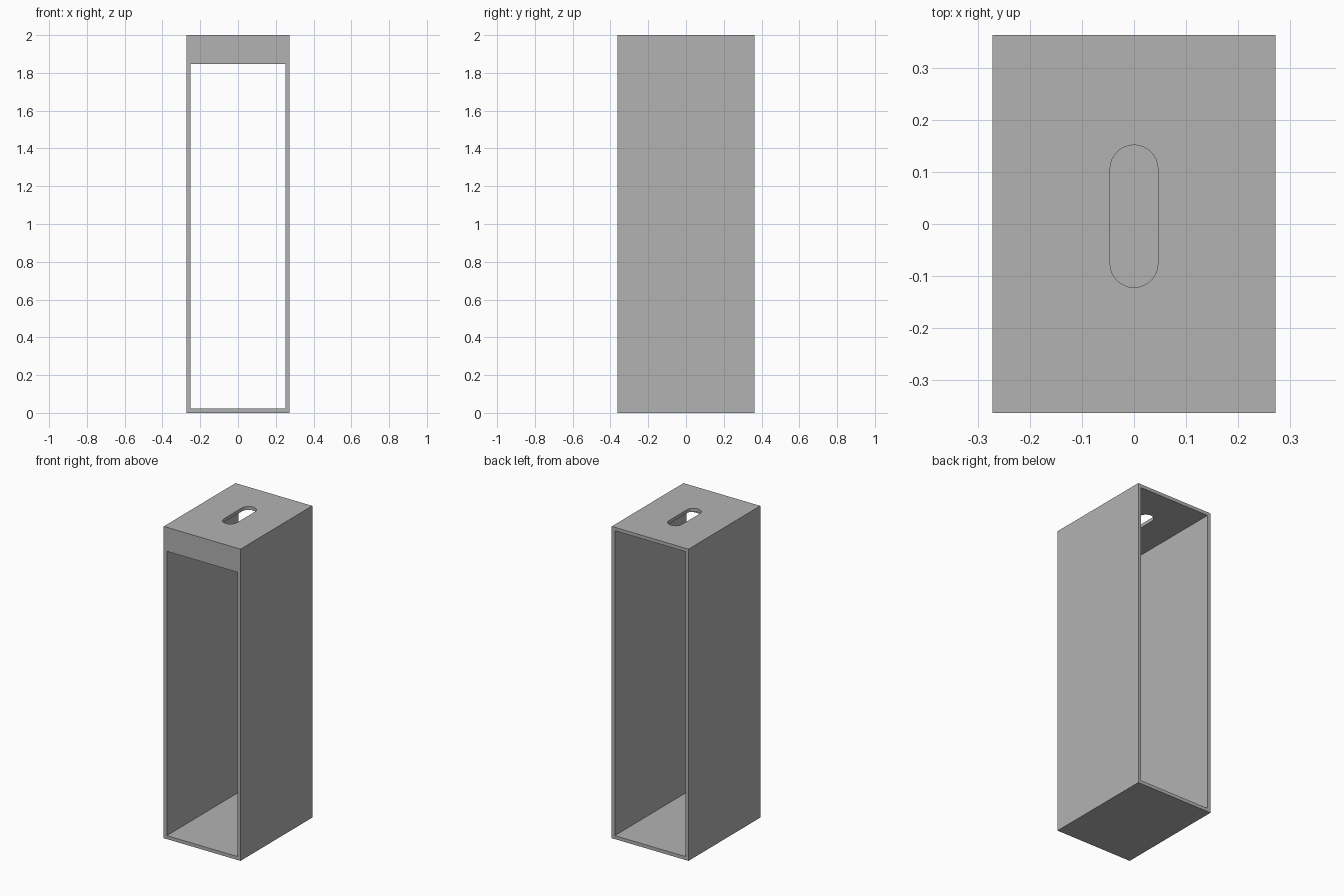
import bpy, math

if "Cube" in bpy.data.objects:
    bpy.data.objects.remove(bpy.data.objects["Cube"], do_unlink=True)

WIDTH, DEPTH, HEIGHT = 0.545, 0.727, 2.0
WALL = 0.022
LIP_BOTTOM = 1.846

grey = bpy.data.materials.new("plain grey")
grey.use_nodes = True
colour = (0.448, 0.448, 0.448, 1)
grey.diffuse_color = colour
grey.node_tree.nodes["Principled BSDF"].inputs["Base Color"].default_value = colour


def prism(name, start, end):
    """Solid between two matching outlines."""
    n = len(start)
    faces = [tuple(range(n))[::-1], tuple(range(n, 2 * n))]
    faces += [(i, (i + 1) % n, (i + 1) % n + n, i + n) for i in range(n)]
    mesh = bpy.data.meshes.new(name)
    mesh.from_pydata(start + end, [], faces)
    mesh.materials.append(grey)
    obj = bpy.data.objects.new(name, mesh)
    bpy.context.collection.objects.link(obj)
    return obj


def cut(body, cutter):
    """Subtract the cutter, then discard it."""
    cutter.hide_render = True
    mod = body.modifiers.new("cut", 'BOOLEAN')
    mod.operation = 'DIFFERENCE'
    mod.solver = 'EXACT'
    mod.object = cutter
    bpy.context.view_layer.objects.active = body
    bpy.ops.object.modifier_apply(modifier=mod.name)
    bpy.data.objects.remove(cutter, do_unlink=True)


# Outer block
w, d = WIDTH / 2, DEPTH / 2
outline = [(-w, -d), (w, -d), (w, d), (-w, d)]
sleeve = prism("open_sleeve", [(x, y, 0) for x, y in outline],
               [(x, y, HEIGHT) for x, y in outline])

# Cavity open at the back and front, leaving a lip at the front top
side = [(-d - 0.1, WALL), (d + 0.1, WALL), (d + 0.1, HEIGHT - WALL),
        (-d + WALL, HEIGHT - WALL), (-d + WALL, LIP_BOTTOM), (-d - 0.1, LIP_BOTTOM)]
inner = w - WALL
cut(sleeve, prism("cavity_cutter", [(-inner, y, z) for y, z in side],
                  [(inner, y, z) for y, z in side]))

# Rounded handle slot through the top
RADIUS, HALF_STRAIGHT, MIDDLE, STEPS = 0.046, 0.091, 0.015, 16
slot = []
for sign in (1, -1):
    for i in range(STEPS + 1):
        a = math.pi * i / STEPS
        slot.append((sign * RADIUS * math.cos(a),
                     MIDDLE + sign * (HALF_STRAIGHT + RADIUS * math.sin(a))))
cut(sleeve, prism("slot_cutter", [(x, y, HEIGHT - 0.1) for x, y in slot],
                  [(x, y, HEIGHT + 0.1) for x, y in slot]))

# Smooth slot ends, crisp box edges
bpy.ops.object.select_all(action='DESELECT')
sleeve.select_set(True)
bpy.context.view_layer.objects.active = sleeve
bpy.ops.object.shade_smooth_by_angle(angle=math.radians(30))
